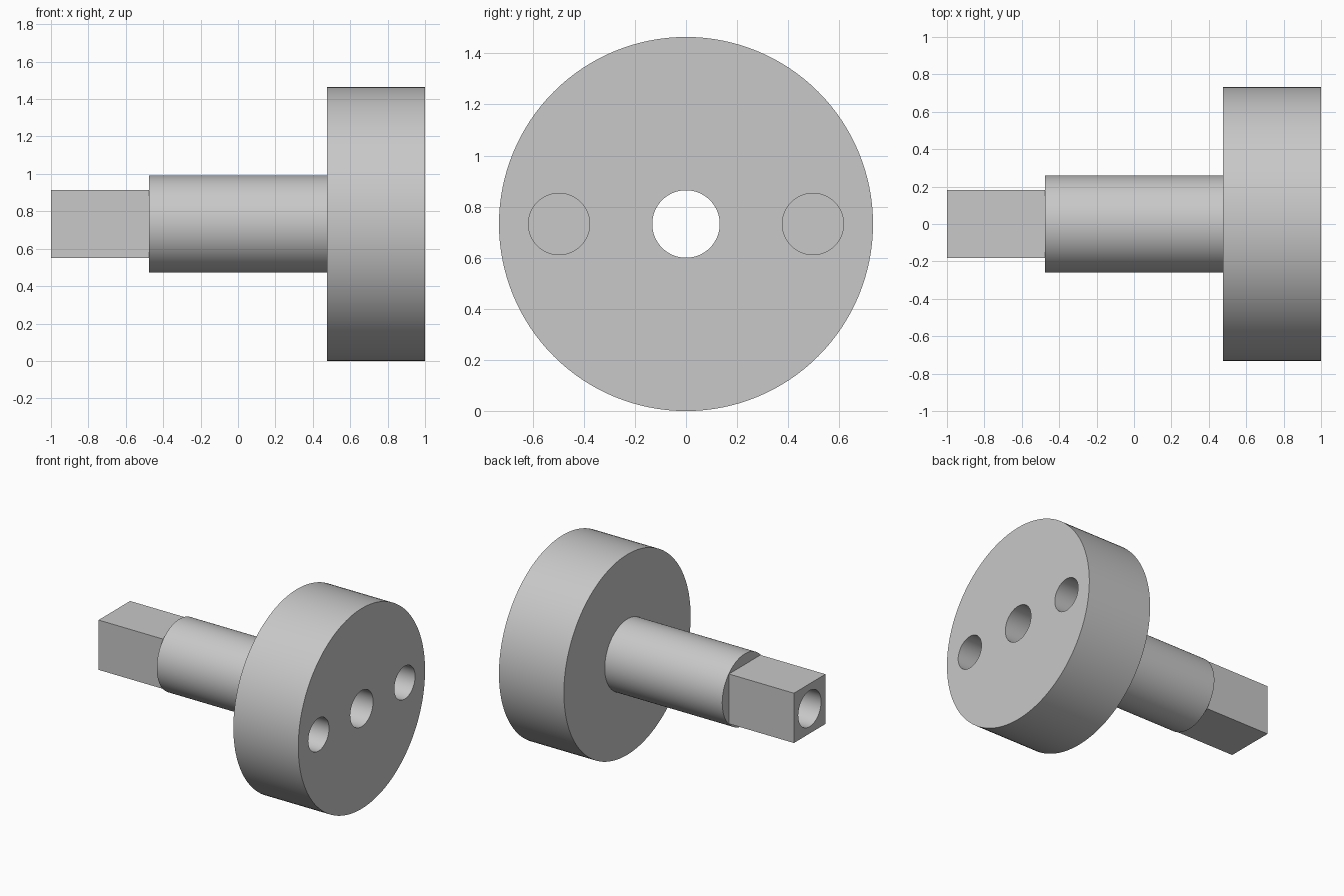
import bpy
from math import pi

cube = bpy.data.objects.get("Cube")
if cube:
    bpy.data.objects.remove(cube, do_unlink=True)

AXIS_Z = 0.732      # height of the shaft axis
FLANGE_X = 0.475    # inner face of the flange

steel = bpy.data.materials.new("light_grey_steel")
steel.use_nodes = True
GREY = (0.58, 0.58, 0.58, 1)
steel.diffuse_color = GREY
steel.node_tree.nodes["Principled BSDF"].inputs["Base Color"].default_value = GREY


def rod(name, radius, x0, x1, y=0, sides=96):
    """Cylinder lying along x from x0 to x1."""
    bpy.ops.mesh.primitive_cylinder_add(
        vertices=sides, radius=radius, depth=x1 - x0,
        location=((x0 + x1) / 2, y, AXIS_Z), rotation=(0, pi / 2, 0))
    obj = bpy.context.object
    obj.name = name
    obj.data.materials.append(steel)
    return obj


def combine(body, tool, operation):
    """Apply a boolean to the body and discard the tool."""
    tool.hide_render = True
    mod = body.modifiers.new(operation.lower(), "BOOLEAN")
    mod.operation, mod.solver, mod.object = operation, "EXACT", tool
    bpy.context.view_layer.objects.active = body
    bpy.ops.object.modifier_apply(modifier=mod.name)
    bpy.data.objects.remove(tool, do_unlink=True)


# Flange disc with round shaft
body = rod("flanged_shaft", 0.732, FLANGE_X, 1, sides=128)
combine(body, rod("journal", 0.26, -FLANGE_X, 0.7), "UNION")

# Square drive end
bpy.ops.mesh.primitive_cube_add(size=1, location=(-0.6, 0, AXIS_Z))
square = bpy.context.object
square.name = "square_drive"
square.scale = (0.8, 0.364, 0.364)
square.data.materials.append(steel)
bpy.context.view_layer.update()
combine(body, square, "UNION")

# Central through bore and two blind pin holes
combine(body, rod("bore", 0.132, -1.1, 1.1, sides=64), "DIFFERENCE")
for side in (-1, 1):
    combine(body, rod("pin_hole", 0.12, 0.6, 1.1, side * 0.497, 64), "DIFFERENCE")

# Smooth round walls, sharp edges
bpy.ops.object.select_all(action="DESELECT")
body.select_set(True)
bpy.context.view_layer.objects.active = body
bpy.ops.object.shade_smooth_by_angle(angle=pi / 6)
